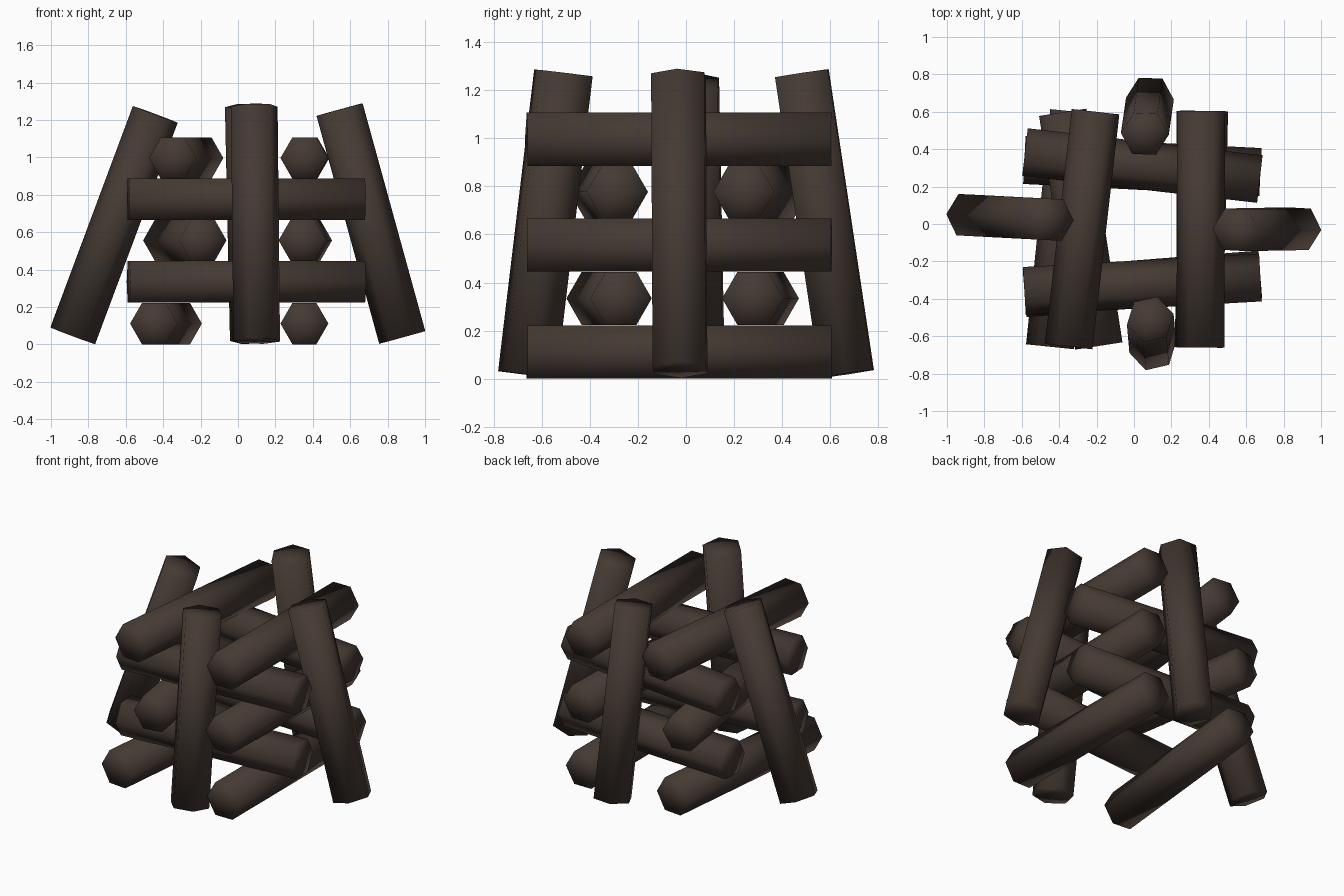
import bpy, bmesh, math
from mathutils import Vector, Matrix

if "Cube" in bpy.data.objects:
    bpy.data.objects.remove(bpy.data.objects["Cube"])

R, LENGTH = 0.128, 1.264

bark = bpy.data.materials.new("dark brown wood")
bark.diffuse_color = (0.060, 0.042, 0.033, 1)
bark.use_nodes = True
bark.node_tree.nodes["Principled BSDF"].inputs["Base Color"].default_value = bark.diffuse_color


def log(name, a, b, corner, twist=0):
    """Six-sided log between a and b, one corner facing the given direction."""
    a, b = Vector(a), Vector(b)
    mid, d = (a + b) / 2, (b - a).normalized()
    s = Vector(corner)
    s = (s - d * s.dot(d)).normalized()
    s = Matrix.Rotation(math.radians(twist), 3, d) @ s
    u = d.cross(s)
    bm = bmesh.new()
    rings, hubs = [], []
    for end in (-1, 1):
        c = mid + d * (end * LENGTH / 2)
        hubs.append(bm.verts.new(c))
        rings.append([bm.verts.new(c + R * (s * math.cos(k * math.pi / 3) + u * math.sin(k * math.pi / 3)))
                      for k in range(6)])
    lo, hi = rings
    for k in range(6):
        n = (k + 1) % 6
        bm.faces.new((lo[k], lo[n], hi[n], hi[k]))
        bm.faces.new((hubs[0], lo[n], lo[k]))
        bm.faces.new((hubs[1], hi[k], hi[n]))
    for f in bm.faces:
        f.smooth = True
    me = bpy.data.meshes.new(name)
    bm.to_mesh(me)
    bm.free()
    me.materials.append(bark)
    bpy.context.collection.objects.link(bpy.data.objects.new(name, me))


# stacked logs running front to back: height, x at front, x at back
for i, (z, x0, x1) in enumerate([(0.111, -0.45, -0.32), (0.111, 0.355, 0.355),
                                 (0.556, -0.187, -0.382), (0.556, 0.345, 0.375),
                                 (0.996, -0.35, -0.205), (0.996, 0.355, 0.36)]):
    log(f"lengthwise_log_{i + 1}", (x0, -0.66, z), (x1, 0.605, z), (1, 0, 0))

# stacked logs running left to right: height, y at left, y at right
for i, (z, y0, y1) in enumerate([(0.334, -0.37, -0.27), (0.334, 0.342, 0.278),
                                 (0.777, -0.358, -0.286), (0.777, 0.385, 0.24)]):
    log(f"crosswise_log_{i + 1}", (-0.587, y0, z), (0.677, y1, z), (0, 1, 0))

# four logs leaning on the stack
log("leaning_log_right", (0.878, -0.025, 0.0375), (0.543, -0.031, 1.255), (1, 0, 0), -3)
log("leaning_log_left", (-0.883, 0.047, 0.0475), (-0.443, 0.024, 1.2275), (1, 0, 0), -3)
log("leaning_log_front", (0.10, -0.66, 0.017), (0.087, -0.51, 1.272), (1, 0, 0), 13)
log("leaning_log_back", (0.085, 0.67, 0.02), (0.058, 0.482, 1.27), (1, 0, 0), -2)
